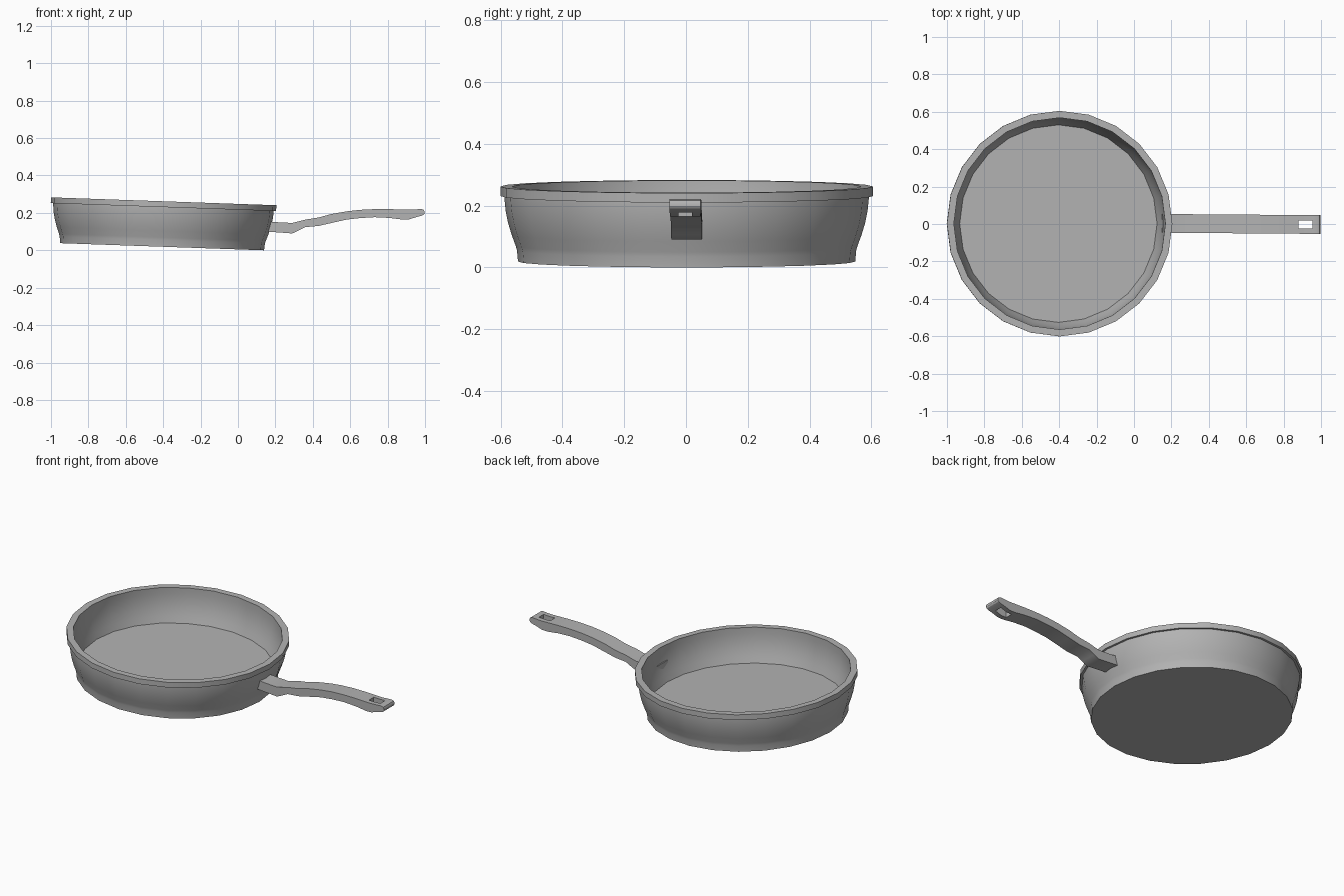
import bpy
import bmesh
from math import cos, sin, pi, radians
from mathutils import Matrix

cube = bpy.data.objects.get("Cube")
if cube:
    bpy.data.objects.remove(cube, do_unlink=True)

SIDES = 24
TILT = radians(2.0)

grey = bpy.data.materials.new("grey metal")
grey.use_nodes = True
colour = (0.45, 0.45, 0.45, 1)
grey.diffuse_color = colour
grey.node_tree.nodes["Principled BSDF"].inputs["Base Color"].default_value = colour


def finish(bm, name):
    """Turn a bmesh into a shaded object."""
    bmesh.ops.recalc_face_normals(bm, faces=bm.faces)
    mesh = bpy.data.meshes.new(name)
    bm.to_mesh(mesh)
    bm.free()
    mesh.materials.append(grey)
    obj = bpy.data.objects.new(name, mesh)
    bpy.context.collection.objects.link(obj)
    bpy.ops.object.select_all(action='DESELECT')
    obj.select_set(True)
    bpy.context.view_layer.objects.active = obj
    bpy.ops.object.shade_smooth_by_angle(angle=radians(32))
    return obj


# Pan: (radius, height) from the underside, over the rim, to the floor
profile = [(0.546, 0), (0.549, 0.035), (0.553, 0.05), (0.566, 0.085),
           (0.578, 0.125), (0.586, 0.165), (0.590, 0.205), (0.590, 0.212),
           (0.603, 0.212), (0.603, 0.243), (0.566, 0.243), (0.566, 0.208),
           (0.562, 0.165), (0.554, 0.125), (0.542, 0.085), (0.528, 0.048)]
bm = bmesh.new()
rings = []
for r, z in profile:
    angles = [2 * pi * k / SIDES for k in range(SIDES)]
    rings.append([bm.verts.new((r * cos(a), r * sin(a), z)) for a in angles])
for low, high in zip(rings, rings[1:]):
    for k in range(SIDES):
        n = (k + 1) % SIDES
        bm.faces.new((low[k], low[n], high[n], high[k]))
bm.faces.new(rings[0])
bm.faces.new(rings[-1])
bm.transform(Matrix.Translation((-0.406, 0.002, 0.019)) @ Matrix.Rotation(TILT, 4, 'Y'))
finish(bm, "pan")

# Handle: (x, underside, top) stations, with a hanging hole near the tip
stations = [(0.15, 0.10, 0.155), (0.21, 0.096, 0.15), (0.29, 0.09, 0.146),
            (0.325, 0.106, 0.155), (0.36, 0.124, 0.164), (0.43, 0.13, 0.175),
            (0.5, 0.146, 0.194), (0.58, 0.164, 0.208), (0.65, 0.172, 0.216),
            (0.73, 0.177, 0.22), (0.81, 0.173, 0.22), (0.88, 0.164, 0.218),
            (0.915, 0.165, 0.217), (0.955, 0.178, 0.219), (0.98, 0.184, 0.221),
            (0.993, 0.19, 0.216), (0.998, 0.198, 0.207)]
columns = [-0.05, -0.022, 0.022, 0.05]
cells = [(i, j) for i in range(len(stations) - 1) for j in range(3)
         if not (j == 1 and 0.87 < stations[i][0] < 0.95)]

bm = bmesh.new()
grid = {}
for i, (x, bottom, top) in enumerate(stations):
    drift = 0.003 * (0.6 - x) / 0.4
    for j, y in enumerate(columns):
        grid[i, j] = (bm.verts.new((x, y + drift, bottom)),
                      bm.verts.new((x, y + drift, top)))
for i, j in cells:
    corners = [(i, j), (i + 1, j), (i + 1, j + 1), (i, j + 1)]
    for level in (0, 1):
        bm.faces.new([grid[c][level] for c in corners])
    # Walls wherever the neighbouring cell is empty
    neighbours = [(i, j - 1), (i + 1, j), (i, j + 1), (i - 1, j)]
    for k, cell in enumerate(neighbours):
        if cell not in cells:
            a, b = grid[corners[k]], grid[corners[(k + 1) % 4]]
            bm.faces.new((a[0], b[0], b[1], a[1]))
finish(bm, "handle")
